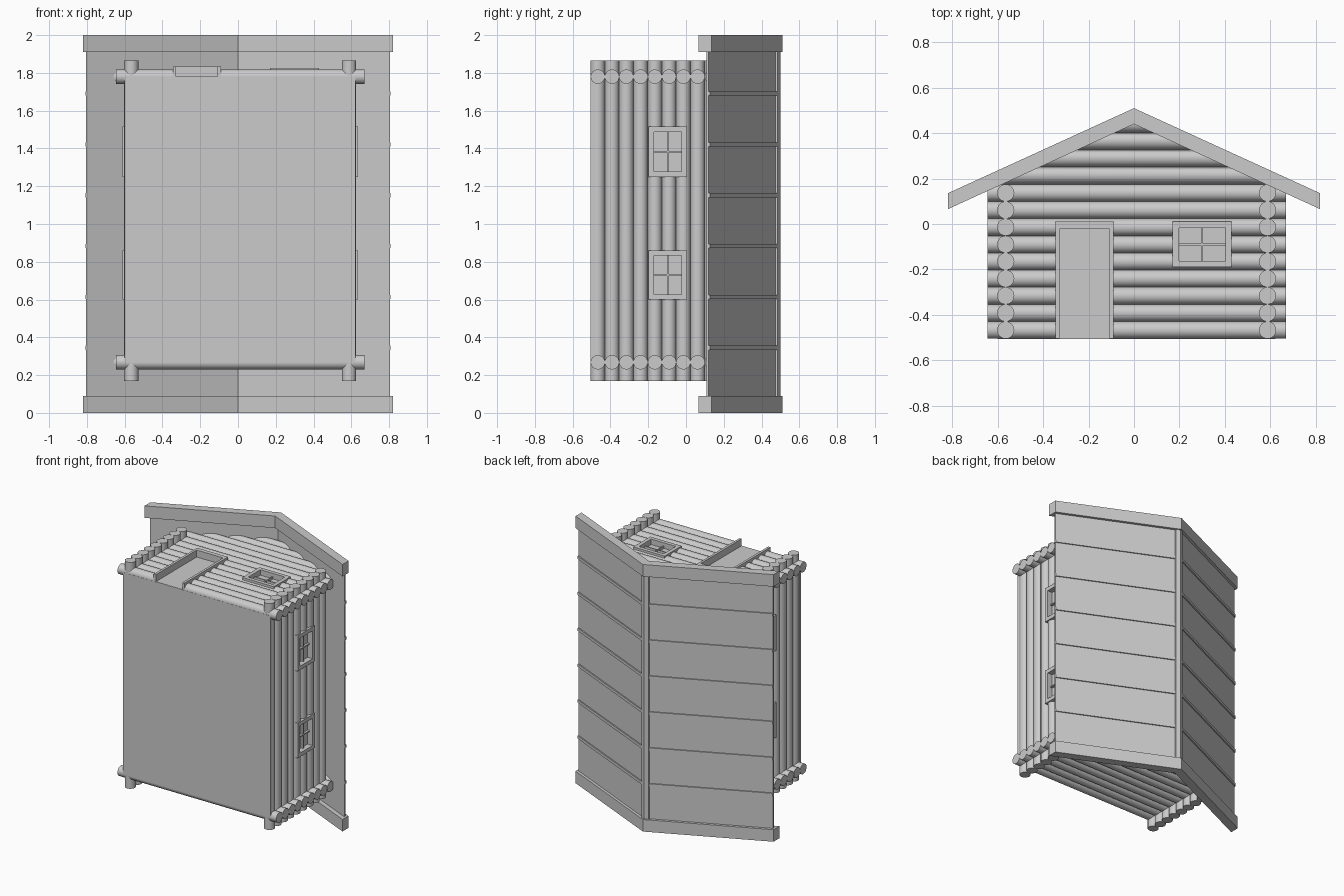
import bpy, bmesh, math
from mathutils import Matrix, Vector

if "Cube" in bpy.data.objects:
    bpy.data.objects.remove(bpy.data.objects["Cube"])

R, PITCH, Y0 = 0.038, 0.0755, -0.467      # log radius, spacing, lowest log
XL, XR, ZB, ZF = -0.565, 0.588, 0.268, 1.78  # wall centre lines
SLOPE = 0.457


def finish(name, bm):
    bmesh.ops.recalc_face_normals(bm, faces=bm.faces)
    me = bpy.data.meshes.new(name)
    bm.to_mesh(me)
    bm.free()
    ob = bpy.data.objects.new(name, me)
    bpy.context.collection.objects.link(ob)
    return ob


def smooth(ob):
    ob.data.shade_smooth()
    ob.data.set_sharp_from_angle(angle=math.radians(35))


def add_box(bm, a, b):
    a, b = Vector(a), Vector(b)
    d = b - a
    m = Matrix.Translation((a + b) / 2) @ Matrix.Diagonal((abs(d.x), abs(d.y), abs(d.z), 1))
    bmesh.ops.create_cube(bm, size=1, matrix=m)


def add_log(bm, a, b):
    a, b = Vector(a), Vector(b)
    d = b - a
    m = Matrix.Translation((a + b) / 2) @ d.to_track_quat('Z', 'Y').to_matrix().to_4x4()
    bmesh.ops.create_cone(bm, cap_ends=True, segments=24, radius1=R, radius2=R,
                          depth=d.length, matrix=m)


def chevron(bm, half, top, bottom, z0, z1):
    e = half * SLOPE
    pts = [(-half, bottom - e), (0, bottom), (half, bottom - e),
           (half, top - e), (0, top), (-half, top - e)]
    lo = [bm.verts.new((x, y, z0)) for x, y in pts]
    hi = [bm.verts.new((x, y, z1)) for x, y in pts]
    for i in range(6):
        j = (i + 1) % 6
        bm.faces.new((lo[i], lo[j], hi[j], hi[i]))
    for ring in (lo, hi):
        bm.faces.new((ring[0], ring[1], ring[4], ring[5]))
        bm.faces.new((ring[1], ring[2], ring[3], ring[4]))


def cut(ob, boxes):
    bm = bmesh.new()
    for a, b in boxes:
        add_box(bm, a, b)
    cutter = finish("cutter", bm)
    mod = ob.modifiers.new("openings", 'BOOLEAN')
    mod.operation, mod.solver, mod.object, mod.use_self = 'DIFFERENCE', 'EXACT', cutter, True
    dg = bpy.context.evaluated_depsgraph_get()
    me = bpy.data.meshes.new_from_object(ob.evaluated_get(dg))
    ob.modifiers.clear()
    ob.data = me
    bpy.data.objects.remove(cutter)


# placing (along, up, outward) coordinates on a wall
def on_front(u, v, w):
    return (u, v, ZF + w)


def on_right(u, v, w):
    return (XR + w, v, u)


def on_left(u, v, w):
    return (XL - w, v, u)


def opening(place, u0, u1, v0, v1):
    e = 0.006
    return place(u0 + e, v0 + e, -0.1), place(u1 - e, v1 - e, 0.1)


def window(name, place, u0, u1, v0, v1):
    bm = bmesh.new()
    t, back, out = 0.028, -0.036, 0.046
    um, vm, h = (u0 + u1) / 2, (v0 + v1) / 2, 0.004
    for a, b, c, d, w0, w1 in (
            (u0, u0 + t, v0, v1, back, out), (u1 - t, u1, v0, v1, back, out),
            (u0 + t, u1 - t, v0, v0 + t, back, out), (u0 + t, u1 - t, v1 - t, v1, back, out),
            (u0 + t, u1 - t, v0 + t, v1 - t, -0.005, 0.005),
            (um - h, um + h, v0 + t, v1 - t, 0.005, 0.022),
            (u0 + t, u1 - t, vm - h, vm + h, 0.005, 0.022)):
        add_box(bm, place(a, c, w0), place(b, d, w1))
    finish(name, bm)


# side log walls with two windows each
for side, x, place in (("left", XL, on_left), ("right", XR, on_right)):
    bm = bmesh.new()
    for i in range(9):
        y = Y0 + i * PITCH
        add_log(bm, (x, y, 0.17), (x, y, 1.865))
    wall = finish(side + "_log_wall", bm)
    spots = [(0.60, 0.86, -0.198, 0.005), (1.25, 1.515, -0.198, 0.005)]
    cut(wall, [opening(place, *s) for s in spots])
    smooth(wall)
    for n, s in enumerate(spots):
        window(f"{side}_window_{n + 1}", place, *s)

# front and back log walls
DOOR = (-0.345, -0.09, -0.52, 0.01)
FRONT_WIN = (0.17, 0.43, -0.19, 0.01)
for side, z in (("front", ZF), ("back", ZB)):
    bm = bmesh.new()
    for i in range(9):
        y = Y0 + i * PITCH
        add_log(bm, (-0.645, y, z), (0.67, y, z))
    wall = finish(side + "_log_wall", bm)
    if side == "front":
        cut(wall, [opening(on_front, *DOOR), opening(on_front, *FRONT_WIN)])
    smooth(wall)
    # gable logs trimmed to the roof slope
    bm = bmesh.new()
    for i in range(9, 13):
        y = Y0 + i * PITCH
        add_log(bm, (-0.75, y, z), (0.75, y, z))
    for s in (-1, 1):
        geom = bm.verts[:] + bm.edges[:] + bm.faces[:]
        bmesh.ops.bisect_plane(bm, geom=geom, plane_co=(0, 0.476, 0),
                               plane_no=(s * SLOPE, 1, 0), clear_outer=True)
        bmesh.ops.holes_fill(bm, edges=[e for e in bm.edges if e.is_boundary], sides=0)
    smooth(finish(side + "_gable_logs", bm))
window("front_window", on_front, *FRONT_WIN)

# door frame and recessed door
bm = bmesh.new()
for a, b, c, d in ((-0.345, -0.327, -0.505, 0.01), (-0.108, -0.09, -0.505, 0.01),
                   (-0.327, -0.108, -0.022, 0.01)):
    add_box(bm, on_front(a, c, -0.036), on_front(b, d, 0.054))
finish("door_frame", bm)
bm = bmesh.new()
add_box(bm, on_front(-0.327, -0.505, -0.02), on_front(-0.108, -0.022, 0.002))
finish("door", bm)

# floor
bm = bmesh.new()
add_box(bm, (-0.60, -0.506, ZB), (0.622, -0.485, ZF))
finish("floor", bm)

# roof panel, gable trim, battens, ridge cap
bm = bmesh.new()
chevron(bm, 0.805, 0.488, 0.476, 0.05, 1.95)
finish("roof_panel", bm)
for name, z in (("back_roof_trim", 0.0), ("front_roof_trim", 1.91)):
    bm = bmesh.new()
    chevron(bm, 0.82, 0.51, 0.44, z, z + 0.09)
    finish(name, bm)
bm = bmesh.new()
for i in range(6):
    z = 0.345 + i * 0.269
    chevron(bm, 0.808, 0.497, 0.48, z - 0.011, z + 0.011)
finish("roof_battens", bm)
bm = bmesh.new()
chevron(bm, 0.03, 0.499, 0.48, 0.09, 1.91)
finish("ridge_cap", bm)
